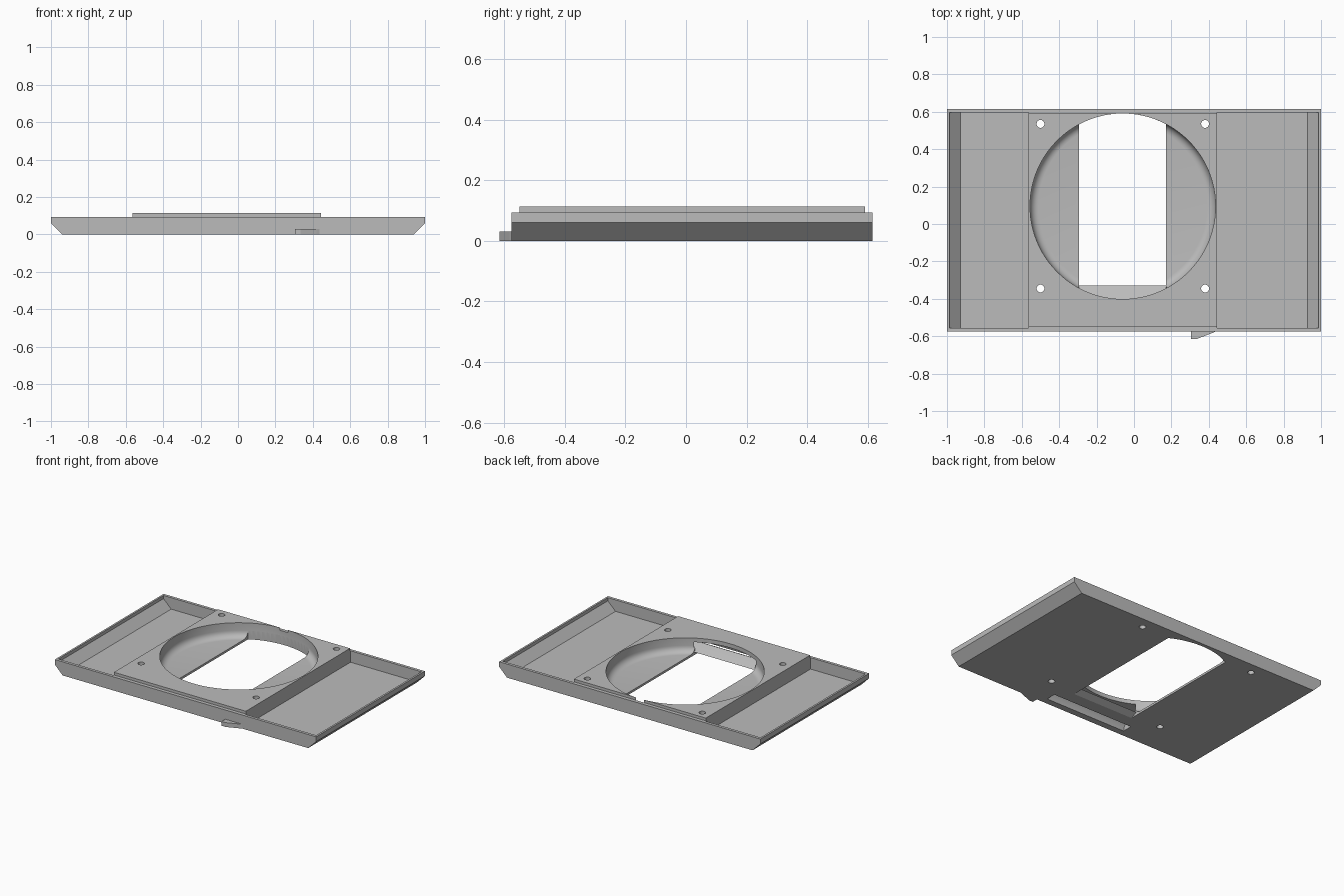
import bpy, bmesh, math
from mathutils import Vector

cube = bpy.data.objects.get("Cube")
if cube:
    bpy.data.objects.remove(cube, do_unlink=True)

grey = bpy.data.materials.new("plain grey")
grey.use_nodes = True
grey.diffuse_color = (0.5, 0.5, 0.5, 1)
grey.node_tree.nodes["Principled BSDF"].inputs["Base Color"].default_value = (0.5, 0.5, 0.5, 1)


def finish(name, bm):
    bmesh.ops.recalc_face_normals(bm, faces=bm.faces)
    mesh = bpy.data.meshes.new(name)
    bm.to_mesh(mesh)
    bm.free()
    mesh.materials.append(grey)
    ob = bpy.data.objects.new(name, mesh)
    bpy.context.collection.objects.link(ob)
    return ob


def prism(name, profile, axis, lo, hi):
    """Extrude a 2D outline along x, y or z from lo to hi."""
    place = {"x": lambda a, b: (lo, a, b),
             "y": lambda a, b: (a, lo, b),
             "z": lambda a, b: (a, b, lo)}[axis]
    bm = bmesh.new()
    face = bm.faces.new([bm.verts.new(place(a, b)) for a, b in profile])
    ext = bmesh.ops.extrude_face_region(bm, geom=[face])
    step = Vector([(hi - lo) * (axis == k) for k in "xyz"])
    bmesh.ops.translate(bm, vec=step, verts=[v for v in ext["geom"] if isinstance(v, bmesh.types.BMVert)])
    return finish(name, bm)


def lathe(name, profile, cx, cy, sides):
    """Closed solid of revolution about a vertical axis."""
    bm = bmesh.new()
    rings = []
    for r, z in profile:
        rings.append([bm.verts.new((cx + r * math.cos(2 * math.pi * i / sides),
                                    cy + r * math.sin(2 * math.pi * i / sides), z))
                      for i in range(sides)])
    for low, up in zip(rings, rings[1:]):
        for i in range(sides):
            j = (i + 1) % sides
            bm.faces.new((low[i], low[j], up[j], up[i]))
    bm.faces.new(rings[0])
    bm.faces.new(rings[-1])
    return finish(name, bm)


def combine(target, other, operation):
    mod = target.modifiers.new("join", "BOOLEAN")
    mod.operation = operation
    mod.solver = "EXACT"
    mod.object = other
    bpy.context.view_layer.objects.active = target
    bpy.ops.object.modifier_apply(modifier=mod.name)
    bpy.data.objects.remove(other, do_unlink=True)


def rect(x0, x1, y0, y1):
    return [(x0, y0), (x1, y0), (x1, y1), (x0, y1)]


# Tray body with slanted ends
TOP, FLOOR = 0.094, 0.015
tray = prism("tray", [(-0.94, 0), (0.94, 0), (1, 0.06), (1, TOP), (-1, TOP), (-1, 0.06)],
             "y", -0.575, 0.615)

# Side pockets, each with a slanted outer end
for inner, side in ((-0.565, -1), (0.445, 1)):
    outline = [(inner, FLOOR), (side * 0.928, FLOOR), (side * 0.987, 0.072),
               (side * 0.987, 0.2), (inner, 0.2)]
    combine(tray, prism("pocket_cutter", outline, "y", -0.555, 0.595), "DIFFERENCE")

# Raised centre plate
combine(tray, prism("raised_plate", rect(-0.565, 0.445, -0.55, 0.59), "z", 0.07, 0.113), "UNION")

# Round recess with a filleted floor
CX, CY, R, F = -0.06, 0.095, 0.496, 0.045
arc = [(R - F + F * math.sin(t), FLOOR + F - F * math.cos(t))
       for t in [math.pi / 2 * k / 6 for k in range(7)]]
combine(tray, lathe("recess_cutter", arc + [(R, 0.2)], CX, CY, 96), "DIFFERENCE")

# Floor opening: straight sides, back end following the recess
X0, X1 = -0.295, 0.17
a0, a1 = math.acos((X1 - CX) / R), math.acos((X0 - CX) / R)
back = [(CX + R * math.cos(a0 + (a1 - a0) * k / 16),
         CY + R * math.sin(a0 + (a1 - a0) * k / 16)) for k in range(17)]
combine(tray, prism("opening_cutter", [(X0, -0.375), (X1, -0.375)] + back, "z", -0.1, 0.06), "DIFFERENCE")

# Curved strap tunnel from the underside into the recess
tunnel = [(-0.53, -0.02), (-0.53, 0), (-0.522, 0.03), (-0.50, 0.058), (-0.465, 0.077),
          (-0.42, 0.085), (-0.34, 0.085), (-0.34, 0.03), (-0.375, 0), (-0.375, -0.02)]
combine(tray, prism("tunnel_cutter", tunnel, "x", -0.36, 0.26), "DIFFERENCE")

# Strap bar across the opening
bar = [(-0.46, 0), (-0.452, 0.025), (-0.435, 0.045), (-0.41, 0.058),
       (-0.342, 0.03), (-0.33, 0.022), (-0.375, 0)]
combine(tray, prism("strap_bar", bar, "x", -0.37, 0.27), "UNION")

# Four screw holes
for x in (-0.5, 0.38):
    for y in (-0.345, 0.535):
        combine(tray, lathe("screw_cutter", [(0.021, -0.1), (0.021, 0.3)], x, y, 24), "DIFFERENCE")

# Small wedge tab on the front
tab = prism("front_tab", [(0.305, -0.57), (0.305, -0.615), (0.335, -0.615), (0.42, -0.582), (0.445, -0.57)],
            "z", 0, 0.03)

bpy.ops.object.select_all(action="DESELECT")
tray.select_set(True)
bpy.context.view_layer.objects.active = tray
bpy.ops.object.shade_smooth_by_angle(angle=math.radians(25))
